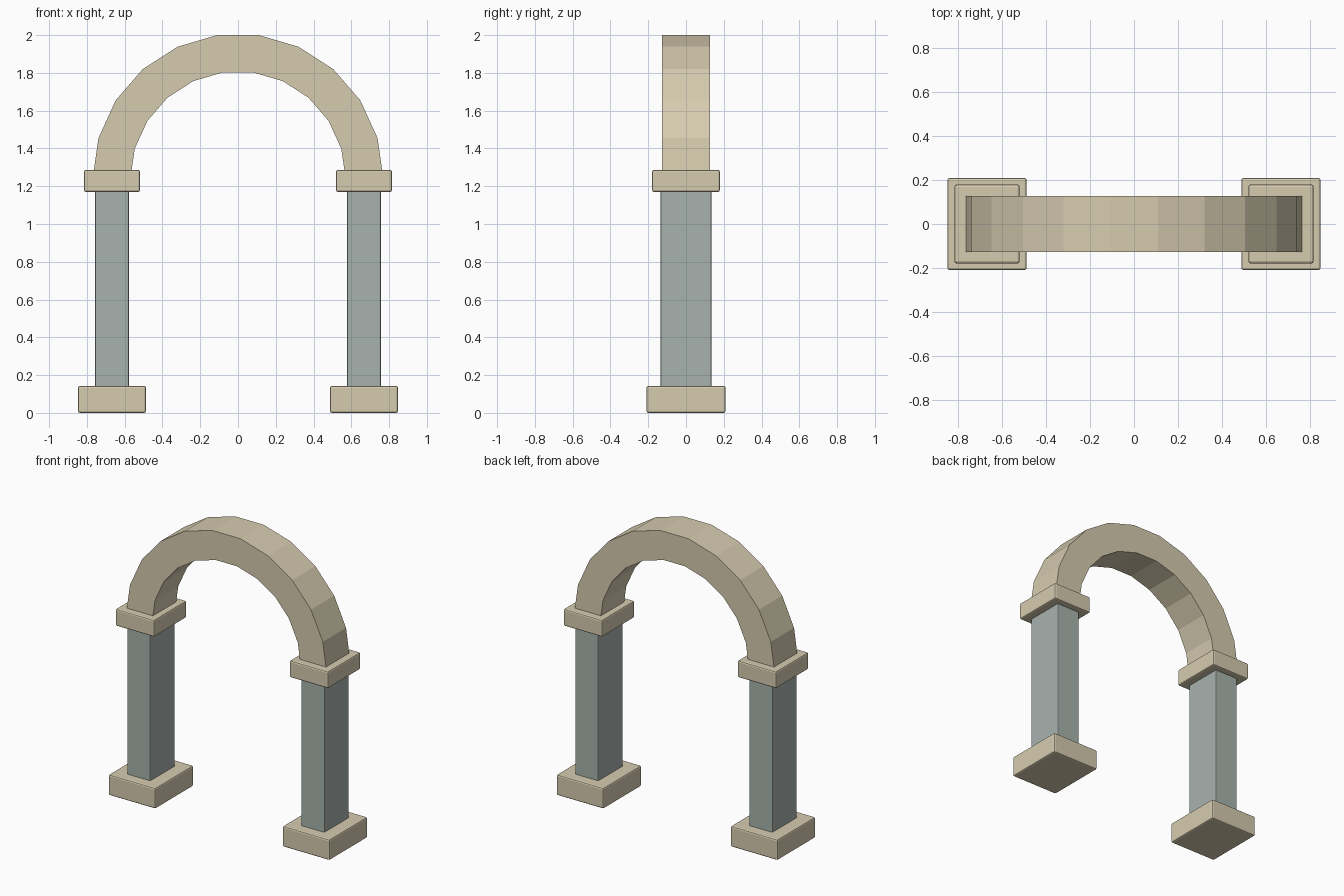
import bpy, bmesh, math

if "Cube" in bpy.data.objects:
    bpy.data.objects.remove(bpy.data.objects["Cube"])


def material(name, color):
    m = bpy.data.materials.new(name)
    m.diffuse_color = color
    m.use_nodes = True
    m.node_tree.nodes["Principled BSDF"].inputs["Base Color"].default_value = m.diffuse_color
    return m


sandstone = material("sandstone", (0.67, 0.60, 0.43, 1))
grey_stone = material("grey_stone", (0.39, 0.45, 0.42, 1))


def add_object(name, bm, mat):
    bmesh.ops.recalc_face_normals(bm, faces=bm.faces[:])
    mesh = bpy.data.meshes.new(name)
    bm.to_mesh(mesh)
    bm.free()
    mesh.materials.append(mat)
    ob = bpy.data.objects.new(name, mesh)
    bpy.context.collection.objects.link(ob)
    return ob


def block(name, x, half_x, half_y, z0, z1, bevel, mat):
    bm = bmesh.new()
    bmesh.ops.create_cube(bm, size=1)
    for v in bm.verts:
        v.co = (x + v.co.x * 2 * half_x, v.co.y * 2 * half_y,
                z0 + (v.co.z + 0.5) * (z1 - z0))
    ob = add_object(name, bm, mat)
    mod = ob.modifiers.new("edge_bevel", 'BEVEL')
    mod.width = bevel
    mod.segments = 2


# Pillars: base, shaft and capital on each side
for side, s in (("left", -1), ("right", 1)):
    x = s * 0.667
    block(f"{side}_base", x, 0.18, 0.209, 0, 0.143, 0.01, sandstone)
    block(f"{side}_shaft", x, 0.089, 0.135, 0.01, 1.2, 0.006, grey_stone)
    block(f"{side}_capital", x, 0.148, 0.179, 1.17, 1.287, 0.01, sandstone)

# Arch: half ring of 11 flat segments, feet sunk into the capitals
SEGMENTS, OUTER, INNER, DEPTH, CENTRE_Z = 11, 0.77, 0.57, 0.127, 1.238
bm = bmesh.new()
rings = []
for i in range(SEGMENTS + 1):
    a = math.pi * i / SEGMENTS
    rings.append([bm.verts.new((r * math.cos(a), y, CENTRE_Z + r * math.sin(a)))
                  for r, y in ((OUTER, -DEPTH), (OUTER, DEPTH),
                               (INNER, DEPTH), (INNER, -DEPTH))])
for p, q in zip(rings, rings[1:]):
    for k in range(4):
        n = (k + 1) % 4
        bm.faces.new((p[k], p[n], q[n], q[k]))
bm.faces.new(rings[0])
bm.faces.new(rings[-1])
add_object("arch", bm, sandstone)
